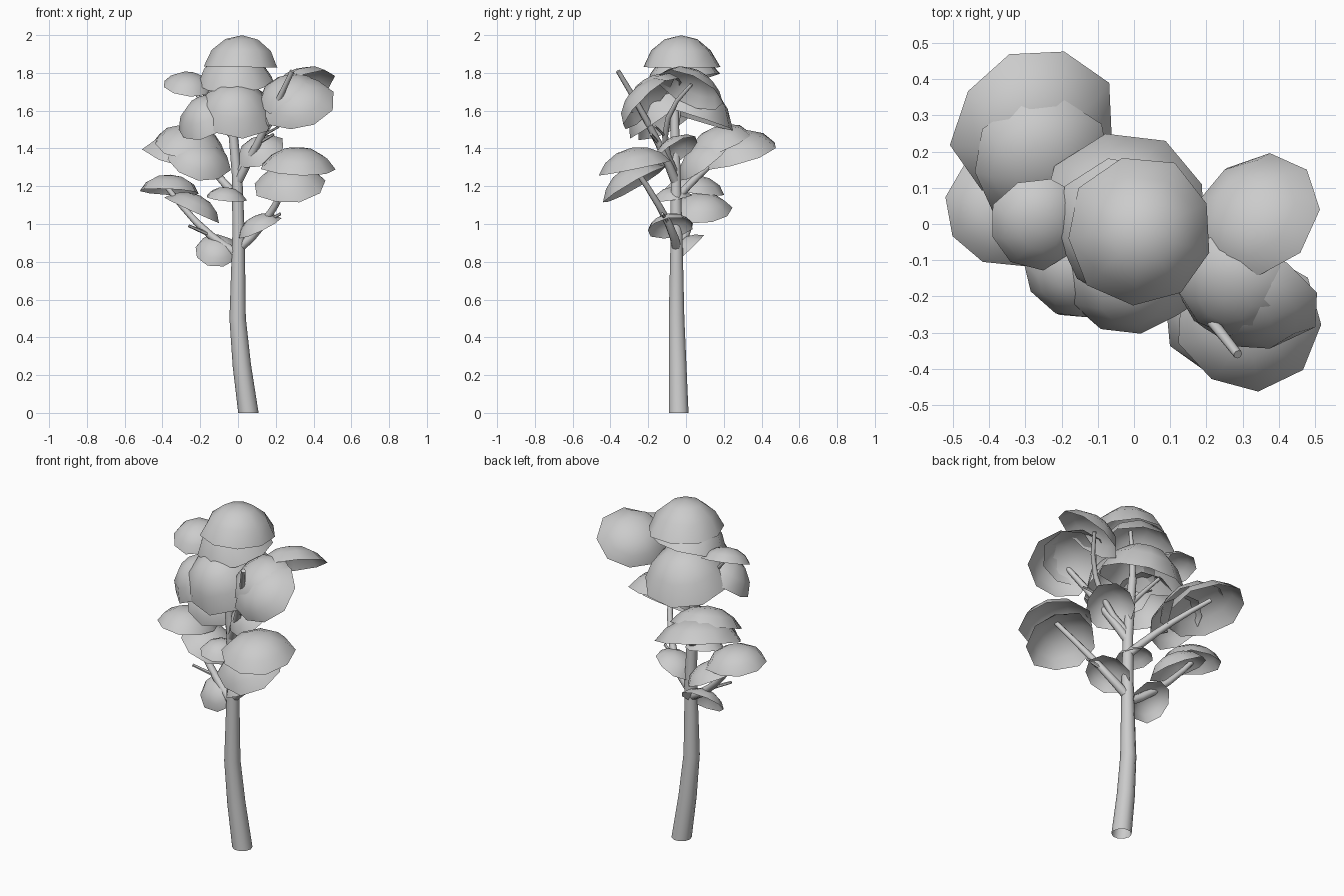
import bpy, bmesh, random
from math import sin, cos, pi, radians, sqrt
from mathutils import Vector

if "Cube" in bpy.data.objects:
    bpy.data.objects.remove(bpy.data.objects["Cube"])

random.seed(4)


def finish(name, bm):
    me = bpy.data.meshes.new(name)
    bm.to_mesh(me)
    bm.free()
    ob = bpy.data.objects.new(name, me)
    bpy.context.collection.objects.link(ob)
    bpy.context.view_layer.objects.active = ob
    ob.select_set(True)
    bpy.ops.object.shade_smooth_by_angle(angle=radians(50))
    ob.select_set(False)


def bridge(bm, a, b):
    for k in range(len(a)):
        j = (k + 1) % len(a)
        bm.faces.new((a[k], a[j], b[j], b[k]))


def tube(name, path, r0, r1, sides=8):
    """Round limb along a path of Vectors, tapering from r0 to r1."""
    bm = bmesh.new()
    last = len(path) - 1
    rings = []
    for i, p in enumerate(path):
        d = (path[min(i + 1, last)] - path[max(i - 1, 0)]).normalized()
        if p.z == 0:
            d = Vector((0, 0, 1))
        u = d.cross(Vector((0, 1, 0.01))).normalized()
        v = d.cross(u)
        r = r0 + (r1 - r0) * i / last
        rings.append([bm.verts.new(p + r * (u * cos(2 * pi * k / sides) + v * sin(2 * pi * k / sides)))
                      for k in range(sides)])
    for a, b in zip(rings, rings[1:]):
        bridge(bm, a, b)
    bm.faces.new(rings[-1])
    bmesh.ops.recalc_face_normals(bm, faces=bm.faces)
    finish(name, bm)


def bezier(a, b, c, steps=5):
    ts = [i / steps for i in range(steps + 1)]
    return [(1 - t) ** 2 * a + 2 * t * (1 - t) * b + t * t * c for t in ts]


def leaf_cap(name, x, y, z, lean_x, lean_y, r, fullness, sides=9):
    """Open dome of foliage with a ragged rim, centred at half its height."""
    bm = bmesh.new()
    normal = Vector((lean_x, lean_y, sqrt(1 - lean_x ** 2 - lean_y ** 2)))
    q = Vector((0, 0, 1)).rotation_difference(normal)
    spin = random.random() * pi
    amax = radians(72)

    def pt(a, t, s=1.0):
        rr = r * s * sin(a) / sin(amax)
        up = r * fullness * ((cos(a) - cos(amax)) / (1 - cos(amax)) - 0.5)
        return Vector((x, y, z)) + q @ Vector((rr * cos(t), rr * sin(t), up))

    rings = []
    for n in (3, 2, 1):
        rings.append([bm.verts.new(pt(amax * n / 3, spin + 2 * pi * k / sides,
                                      random.uniform(.95, 1.06) if n == 3 else 1))
                      for k in range(sides)])
    for a, b in zip(rings, rings[1:]):
        bridge(bm, a, b)
    top = bm.verts.new(pt(0, 0))
    for k in range(sides):
        bm.faces.new((rings[-1][k], rings[-1][(k + 1) % sides], top))
    finish(name, bm)


# Trunk: leaning foot, straight middle, slight bend at the top
foot, mid, fork, tip = [Vector(p) for p in ((.055, -.038, 0), (-.002, -.05, .5), (.003, -.05, .95), (-.04, -.06, 1.62))]
trunk = [foot, foot.lerp(mid, .5) - Vector((.006, 0, 0)), mid, mid.lerp(fork, .5), fork,
         fork.lerp(tip, .45) + Vector((.012, 0, 0)), tip]
tube("trunk", trunk, .054, .022, 10)


def on_trunk(z):
    for a, b in zip(trunk, trunk[1:]):
        if a.z <= z <= b.z:
            return a.lerp(b, (z - a.z) / (b.z - a.z))


# Branches: start height on trunk, bend, end, thickness; each grows one twig
branches = {
    "right_low": (.87, (.18, -.06, 1.0), (.3, -.29, 1.32), .026),
    "left_low": (.84, (-.18, .01, .93), (-.38, .07, 1.2), .026),
    "back_left": (1.13, (-.11, .07, 1.28), (-.3, .28, 1.43), .024),
    "right_high": (1.22, (.12, -.14, 1.45), (.287, -.36, 1.81), .025),
    "right_fork": (1.26, (.17, -.2, 1.53), (.3, .03, 1.74), .02),
    "upper_left": (1.45, (-.1, -.05, 1.55), (-.25, -.01, 1.72), .016),
    "crown": (1.58, (-.04, -.05, 1.7), (0, -.03, 1.88), .02),
}
for name, (z, bend, end, r) in branches.items():
    path = bezier(on_trunk(z), Vector(bend), Vector(end))
    tube("branch_" + name, path, r, r * .5)
    out = Vector((end[0] * .3, random.uniform(-.06, .06), .05))
    tube("twig_" + name, [path[2], path[2] + out], r * .4, r * .3, 6)

# Foliage: x, y, z, lean x, lean y, radius
crown = [
    (.02, -.025, 1.915, .02, 0, .205),    # top
    (-.02, -.035, 1.83, -.05, -.25, .205),
    (-.01, -.17, 1.65, .05, -.58, .21),   # wide ring under the top
    (-.03, .05, 1.66, -.05, .3, .235),
    (-.18, -.14, 1.6, -.35, -.45, .17),
]
outer = [
    (-.26, -.01, 1.76, .1, -.35, .135),   # upper left
    (.31, .04, 1.75, -.4, .4, .19),       # upper right
    (.31, -.24, 1.67, -.2, -.7, .19),
    (.26, -.19, 1.72, -.25, -.5, .175),
    (-.26, .25, 1.42, .2, -.27, .23),     # back left
    (-.25, .16, 1.46, .15, -.38, .19),
    (-.2, .07, 1.37, .2, -.6, .17),
    (-.36, .05, 1.215, .05, .1, .165),    # low left
    (-.22, .08, 1.11, .42, -.02, .16),
    (.32, -.28, 1.35, .03, -.2, .195),    # low right
    (.27, -.3, 1.25, -.1, -.5, .185),
    (.105, -.07, 1.41, -.35, -.5, .135),  # tufts near the trunk
    (-.06, -.08, 1.165, .1, -.15, .105),
    (.1, -.09, 1.01, -.42, -.15, .125),
    (-.11, -.02, .88, .05, -.68, .12),
]
for n, cap in enumerate(crown):
    leaf_cap("crown_foliage_%d" % n, *cap, .82)
for n, cap in enumerate(outer):
    leaf_cap("branch_foliage_%d" % n, *cap, .56)
